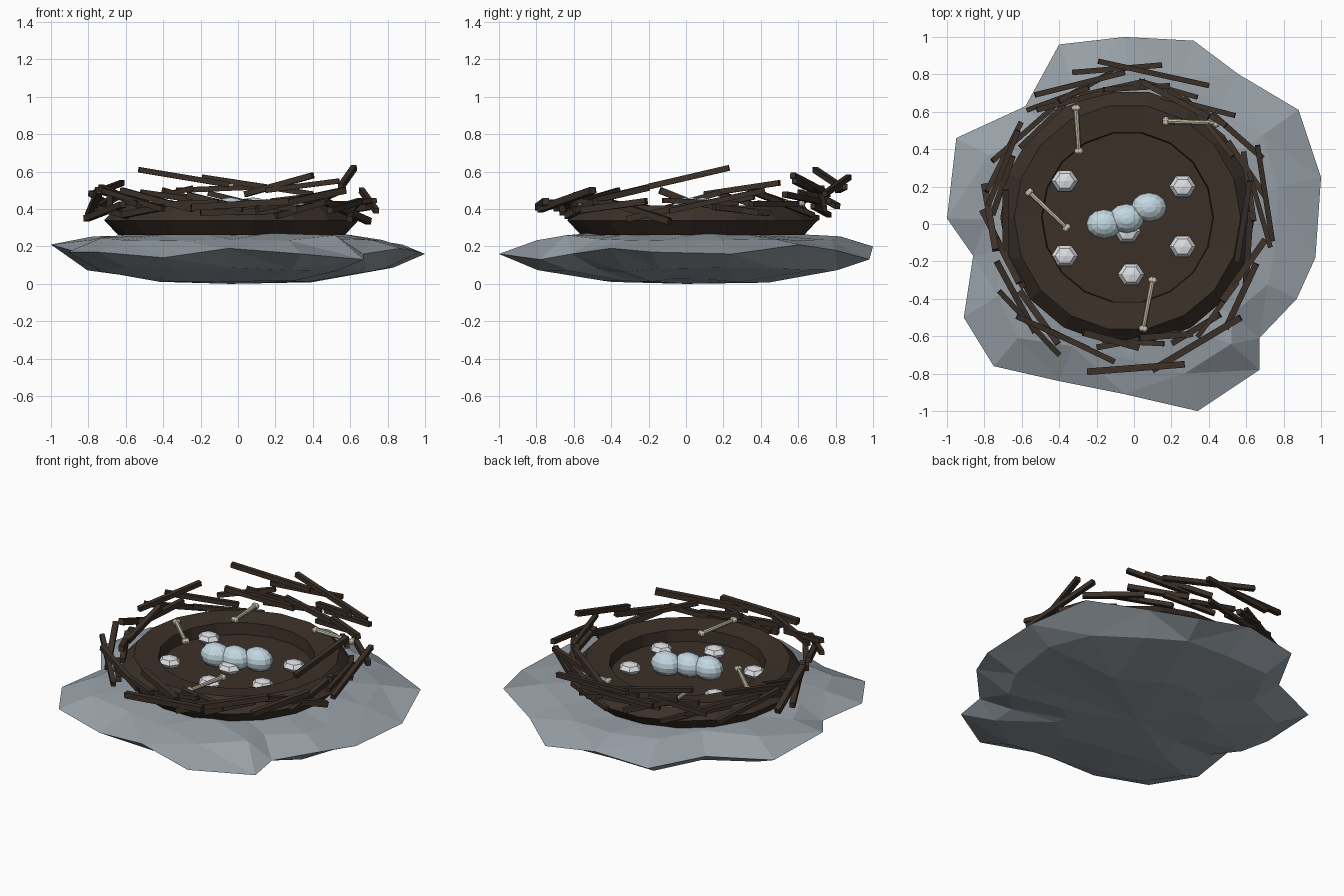
import bpy, bmesh, random
from math import sin, cos, pi
from mathutils import Vector, Matrix

if "Cube" in bpy.data.objects:
    bpy.data.objects.remove(bpy.data.objects["Cube"])

random.seed(7)


def material(name, rgb):
    m = bpy.data.materials.new(name)
    m.diffuse_color = (*rgb, 1)
    m.use_nodes = True
    m.node_tree.nodes["Principled BSDF"].inputs["Base Color"].default_value = m.diffuse_color
    return m


STONE = material("stone", (0.31, 0.35, 0.385))
WOOD = material("dark_wood", (0.045, 0.03, 0.022))
EGG = material("pale_blue", (0.55, 0.69, 0.75))
PEBBLE = material("pale_grey", (0.72, 0.74, 0.77))
BONE = material("bone", (0.60, 0.55, 0.42))


def finish(name, bm, mat):
    bmesh.ops.recalc_face_normals(bm, faces=bm.faces[:])
    me = bpy.data.meshes.new(name)
    bm.to_mesh(me)
    bm.free()
    me.materials.append(mat)
    ob = bpy.data.objects.new(name, me)
    bpy.context.collection.objects.link(ob)
    return ob


def loft(bm, rings):
    """Join closed rings of points with quads; single points become caps."""
    rows = [[bm.verts.new(p) for p in r] for r in rings]
    for a, b in zip(rows, rows[1:]):
        n = max(len(a), len(b))
        for i in range(n):
            j = (i + 1) % n
            ids = [a[i % len(a)], a[j % len(a)], b[j % len(b)], b[i % len(b)]]
            bm.faces.new(list(dict.fromkeys(ids)))


def along(a, b):
    """Matrix placing a z-aligned unit at the middle of a-b."""
    a, b = Vector(a), Vector(b)
    return Matrix.Translation((a + b) / 2) @ (b - a).to_track_quat('Z', 'Y').to_matrix().to_4x4()


# Rock slab: jagged outline lofted to a shallow top and a rounded underside
outline = [(-.40, .96, .17), (-.05, 1.0, .20), (.32, .98, .13), (.56, .80, .18), (.88, .61, .21),
           (1.0, .25, .16), (.97, -.18, .17), (.87, -.40, .19), (.67, -.61, .16),
           (.67, -.78, .13), (.34, -1.0, .16), (-.05, -.91, .19), (-.40, -.84, .14),
           (-.75, -.76, .17), (-.91, -.50, .17), (-.86, -.17, .17), (-1.0, .03, .21),
           (-.95, .46, .18), (-.58, .63, .17)]


def rock_ring(scale, z, jit):
    return [(x * scale * random.uniform(.96, 1.04), y * scale * random.uniform(.96, 1.04),
             z + random.uniform(-jit, jit)) for x, y, _ in outline]


bm = bmesh.new()
loft(bm, [[(-.04, 0, 0)], rock_ring(.45, .016, .01), rock_ring(.82, .075, .018), outline,
          rock_ring(.80, .245, .015), rock_ring(.5, .265, .01), [(0, 0, .27)]])
bmesh.ops.triangulate(bm, faces=bm.faces[:])
finish("rock_base", bm, STONE)

# Nest bowl: outer wall, broad rim, upright inner wall and flat floor
CX, CY, SEG = -.035, .035, 18


def circle(r, z):
    return [(CX + r * cos(2 * pi * i / SEG), CY + r * sin(2 * pi * i / SEG), z) for i in range(SEG)]


bm = bmesh.new()
loft(bm, [[(CX, CY, .26)], circle(.605, .26), circle(.68, .34), circle(.605, .42),
          circle(.46, .405), circle(.455, .33), [(CX, CY, .33)]])
finish("nest_bowl", bm, WOOD)

# Twigs: the most prominent ones placed by hand, the rest woven around the rim
key_twigs = [((-.53, .69, .61), (-.05, .81, .53)), ((-.19, .87, .57), (.40, .74, .48)),
             ((-.33, .81, .50), (.15, .85, .52)), ((.04, .76, .48), (.40, .57, .58)),
             ((.15, .68, .50), (.54, .58, .55)), ((.62, .23, .62), (.55, -.20, .52)),
             ((.66, .42, .50), (.74, -.09, .39)), ((.57, -.50, .50), (.10, -.78, .40)),
             ((-.25, -.79, .41), (.27, -.75, .44)), ((-.20, -.66, .38), (.24, -.58, .39)),
             ((-.72, -.36, .50), (-.40, -.70, .40)), ((-.80, .21, .36), (-.74, -.14, .50)),
             ((-.62, .50, .54), (-.78, .10, .48)), ((-.52, .61, .49), (-.10, .72, .43))]
twigs = [(Vector(a), Vector(b)) for a, b in key_twigs]
COUNT = 30
for i in range(COUNT):
    t = 2 * pi * (i + random.uniform(-.3, .3)) / COUNT
    r = random.uniform(.65, .74)
    mid = Vector((CX + r * cos(t), CY + r * sin(t), random.uniform(.38, .49)))
    yaw = t + pi / 2 + random.uniform(-.25, .25)
    half = Vector((cos(yaw), sin(yaw), random.uniform(-.3, .3))) * random.uniform(.14, .22)
    twigs.append((mid - half, mid + half))
bm = bmesh.new()
for a, b in twigs:
    w = random.uniform(.026, .036)
    bmesh.ops.create_cube(bm, size=1, matrix=along(a, b) @ Matrix.Diagonal((w, w, (b - a).length, 1)))
finish("twigs", bm, WOOD)


def ellipsoid(name, loc, size, seg, rings, mat, turn=0):
    bm = bmesh.new()
    bmesh.ops.create_uvsphere(bm, u_segments=seg, v_segments=rings, radius=1,
                              matrix=Matrix.Translation(loc) @ Matrix.Diagonal((*size, 1))
                              @ Matrix.Rotation(turn, 4, 'Z'))
    finish(name, bm, mat)


# Eggs in the middle
for i, (x, y) in enumerate([(-.16, 0), (-.04, .03), (.08, .09)]):
    ellipsoid(f"egg_{i + 1}", (x, y, .39), (.095, .078, .072), 12, 8, EGG)

# Six-sided pebbles on the floor
for i, (x, y) in enumerate([(-.37, .23), (.26, .20), (.26, -.12), (-.37, -.17), (-.015, -.27), (-.035, -.04)]):
    ellipsoid(f"pebble_{i + 1}", (x, y, .354), (.072, .064, .034), 6, 4, PEBBLE, pi / 6)

# Small bones: thin shaft with knobbed ends
bones = [((-.31, .62), (-.295, .39)), ((.17, .55), (.44, .54)),
         ((-.56, .17), (-.36, -.02)), ((.10, -.30), (.05, -.56))]
for i, (a, b) in enumerate(bones):
    a, b = Vector((*a, .428)), Vector((*b, .43))
    bm = bmesh.new()
    bmesh.ops.create_cone(bm, cap_ends=True, segments=8, radius1=.014, radius2=.011,
                          depth=(b - a).length, matrix=along(a, b))
    side = (b - a).normalized().cross(Vector((0, 0, 1))) * .007
    for p in (a + side, a - side, b + side, b - side):
        bmesh.ops.create_uvsphere(bm, u_segments=8, v_segments=6, radius=.018,
                                  matrix=Matrix.Translation(p))
    finish(f"bone_{i + 1}", bm, BONE)
